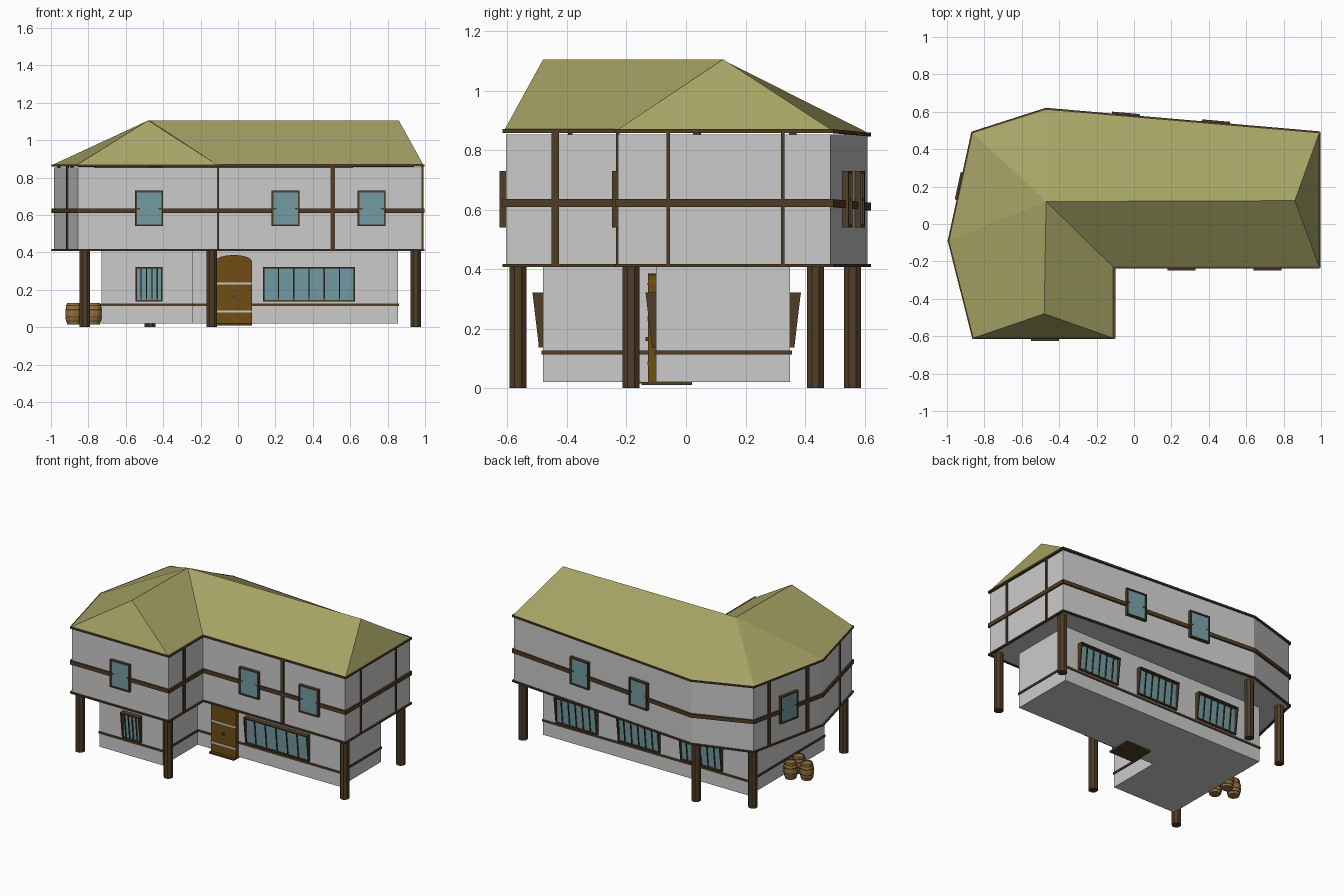
import bpy, bmesh, math
from mathutils import Vector, Matrix

if "Cube" in bpy.data.objects:
    bpy.data.objects.remove(bpy.data.objects["Cube"])


def material(name, rgb):
    m = bpy.data.materials.new(name)
    m.diffuse_color = (*rgb, 1)
    m.use_nodes = True
    m.node_tree.nodes["Principled BSDF"].inputs["Base Color"].default_value = m.diffuse_color
    return m


THATCH = material("thatch", (0.38, 0.365, 0.13))
WOOD = material("dark_wood", (0.08, 0.047, 0.02))
GLASS = material("glass", (0.17, 0.33, 0.37))
DOOR = material("door_wood", (0.16, 0.075, 0.006))
OAK = material("barrel_oak", (0.29, 0.16, 0.05))
I4 = Matrix.Identity(4)


def finish(bm, name, mat=None):
    bmesh.ops.recalc_face_normals(bm, faces=bm.faces)
    me = bpy.data.meshes.new(name)
    bm.to_mesh(me)
    bm.free()
    ob = bpy.data.objects.new(name, me)
    bpy.context.collection.objects.link(ob)
    if mat:
        me.materials.append(mat)
    return ob


def prism(bm, pts, off, M=I4):
    a = [bm.verts.new(M @ Vector(p)) for p in pts]
    b = [bm.verts.new(M @ (Vector(p) + Vector(off))) for p in pts]
    n = len(a)
    bm.faces.new(a)
    bm.faces.new(b[::-1])
    for i in range(n):
        j = (i + 1) % n
        bm.faces.new((a[i], b[i], b[j], a[j]))


def box(bm, x0, x1, y0, y1, z0, z1, M=I4):
    prism(bm, [(x0, y0, z0), (x1, y0, z0), (x1, y1, z0), (x0, y1, z0)], (0, 0, z1 - z0), M)


def on_wall(poly, i, t):
    """Local frame on wall i: x along the wall, -y outward, z up."""
    a, b = Vector((*poly[i], 0)), Vector((*poly[(i + 1) % len(poly)], 0))
    return Matrix.Translation(a.lerp(b, t)) @ Matrix.Rotation(math.atan2(b.y - a.y, b.x - a.x), 4, 'Z')


def band(name, poly, z, h, out, dips=None):
    """Horizontal timber running round every wall."""
    bm = bmesh.new()
    n = len(poly)
    for i in range(n):
        a, b = Vector(poly[i]), Vector(poly[(i + 1) % n])
        d = (b - a).normalized()
        nrm = Vector((d.y, -d.x))
        za, zb = [z + (dips or {}).get(k, 0) for k in (i, (i + 1) % n)]
        a, b = a - d * out * 0.6, b + d * out * 0.6
        pts = []
        for p, pz in ((a, za), (b, zb)):
            for s in ((out, -h / 2), (out, h / 2), (-0.006, h / 2), (-0.006, -h / 2)):
                pts.append(bm.verts.new((*(p + nrm * s[0]), pz + s[1])))
        for k in range(4):
            m = (k + 1) % 4
            bm.faces.new((pts[k], pts[m], pts[m + 4], pts[k + 4]))
        bm.faces.new(pts[:4])
        bm.faces.new(pts[4:])
    finish(bm, name, WOOD)


UP = [(-.855, -.605), (-.11, -.605), (-.11, -.228), (.985, -.228),
      (.985, .485), (-.47, .61), (-.86, .485), (-.985, -.09)]
LOW = [(-.73, -.48), (-.24, -.48), (-.24, -.1), (.855, -.1), (.855, .35), (-.73, .35)]
DIP = {5: -0.012}

# walls of both storeys
bm = bmesh.new()
prism(bm, [(x, y, .02) for x, y in LOW], (0, 0, .395))
finish(bm, "ground_floor")
bm = bmesh.new()
prism(bm, [(x, y, .41) for x, y in UP], (0, 0, .443))
finish(bm, "upper_floor")

# hipped roof
bm = bmesh.new()
v = [bm.verts.new((x * 1.006, y * 1.008, .868 + DIP.get(i, 0))) for i, (x, y) in enumerate(UP)]
v += [bm.verts.new(p) for p in ((-.48, -.48, 1.105), (-.47, .12, 1.105), (.86, .125, 1.105))]
for f in ((0, 1, 8), (1, 2, 9, 8), (2, 3, 10, 9), (3, 4, 10), (4, 5, 9, 10),
          (5, 6, 9), (6, 7, 9), (7, 0, 8, 9), (7, 6, 5, 4, 3, 2, 1, 0)):
    bm.faces.new([v[i] for i in f])
finish(bm, "roof", THATCH)

# horizontal timbers
band("eave_beam", UP, .864, .012, .011, DIP)
band("middle_beam", UP, .622, .026, .011, DIP)
band("floor_beam", UP, .412, .010, .011)
band("ground_floor_beam", LOW, .12, .014, .006)

# vertical timbers on the upper floor
bm = bmesh.new()
for i, t in ((1, .44), (2, .562), (3, .236), (3, .776), (6, .22), (6, .78), (7, .58)):
    w = .006 if i in (3, 7) else .012
    box(bm, -w, w, -.008, .005, .41, .862, on_wall(UP, i, t))
finish(bm, "wall_posts", WOOD)

# pillars under the overhang
for k, (x, y) in enumerate([(-.82, -.565), (-.14, -.565), (.95, -.185), (.95, .435), (-.47, .56), (-.82, .435)]):
    bm = bmesh.new()
    bmesh.ops.create_cone(bm, cap_ends=True, segments=8, radius1=.031, radius2=.031, depth=.41,
                          matrix=Matrix.Translation((x, y, .205)) @ Matrix.Rotation(math.pi / 8, 4, 'Z'))
    finish(bm, f"pillar_{k}", WOOD)

# upper windows: frame, pane and short crossbar stubs
for k, (i, t) in enumerate([(0, .51), (2, .333), (2, .753), (4, .708), (4, .377), (6, .496)]):
    M = on_wall(UP, i, t)
    w, f, z0, z1 = .075, .009, .54, .73
    bm = bmesh.new()
    for s in (-1, 1):
        box(bm, *sorted((s * w, s * (w - f))), -.021, .005, z0, z1, M)
        box(bm, *sorted((s * w, s * (w - .025))), -.017, .005, .63, .638, M)
    box(bm, -w, w, -.021, .005, z0, z0 + f, M)
    box(bm, -w, w, -.021, .005, z1 - f, z1, M)
    finish(bm, f"upper_window_frame_{k}", WOOD)
    bm = bmesh.new()
    box(bm, -w + f, w - f, -.014, .004, z0 + f, z1 - f, M)
    finish(bm, f"upper_window_pane_{k}", GLASS)

# ground floor windows: tapered cheeks leaning outward, slanted bars
for k, (i, t, w, bars) in enumerate([(0, .52, .145, 4), (2, .566, .49, 5), (4, .167, .32, 5),
                                     (4, .47, .32, 5), (4, .773, .32, 5)]):
    M = on_wall(LOW, i, t)
    h, f, z0, z1 = w / 2, .008, .136, .322
    bm = bmesh.new()
    for x in (-h, h - f):
        prism(bm, [(x, .004, z0), (x, -.014, z0), (x, -.036, z1), (x, .004, z1)], (f, 0, 0), M)
    box(bm, -h, h, -.015, .004, z0, z0 + f, M)
    box(bm, -h, h, -.036, .004, z1 - f, z1, M)
    for b in range(1, bars + 1):
        x = -h + w * b / (bars + 1) - .003
        prism(bm, [(x, -.007, z0), (x, -.013, z0), (x, -.033, z1 - f), (x, -.027, z1 - f)], (.006, 0, 0), M)
    finish(bm, f"lower_window_frame_{k}", WOOD)
    bm = bmesh.new()
    prism(bm, [(-h + f, .003, z0 + f), (-h + f, -.007, z0 + f), (-h + f, -.012, z1 - f), (-h + f, .003, z1 - f)],
          (w - 2 * f, 0, 0), M)
    finish(bm, f"lower_window_pane_{k}", GLASS)

# arched door with iron straps, handle and doorstep
bm = bmesh.new()
arch = [(-.023 + .097 * math.cos(a), .352 + .034 * math.sin(a)) for a in [math.pi * j / 8 for j in range(9)]]
prism(bm, [(x, -.128, z) for x, z in [(-.12, .02), (.074, .02)] + arch], (0, .032, 0))
finish(bm, "door", DOOR)
bm = bmesh.new()
for z in (.078, .228):
    box(bm, -.12, .074, -.131, -.12, z, z + .012)
finish(bm, "door_straps")
bm = bmesh.new()
box(bm, -.03, -.016, -.136, -.127, .158, .172)
box(bm, -.12, .074, -.1305, -.127, .348, .352)
finish(bm, "door_handle", WOOD)
bm = bmesh.new()
box(bm, -.12, .074, -.15, .02, .01, .021)
finish(bm, "doorstep", WOOD)

# three barrels beside the left wall
def lathe(bm, prof, c, n=12):
    rings = [[bm.verts.new((c[0] + r * math.cos(2 * math.pi * j / n), c[1] + r * math.sin(2 * math.pi * j / n), z))
              for j in range(n)] for r, z in prof]
    for p, q in zip(rings, rings[1:]):
        for j in range(n):
            bm.faces.new((p[j], p[(j + 1) % n], q[(j + 1) % n], q[j]))
    bm.faces.new(rings[0])
    bm.faces.new(rings[-1])


for k, c in enumerate([(-.785, -.03), (-.877, -.076), (-.774, -.134)]):
    bm = bmesh.new()
    lathe(bm, [(.036, .015), (.044, .045), (.046, .073), (.044, .1), (.036, .13), (.031, .13), (.031, .124)], c)
    finish(bm, f"barrel_{k}", OAK)
    bm = bmesh.new()
    for z, r in ((.03, .0415), (.052, .0462), (.09, .0462), (.112, .0415)):
        lathe(bm, [(r, z), (r, z + .006)], c)
    finish(bm, f"barrel_hoops_{k}", WOOD)
